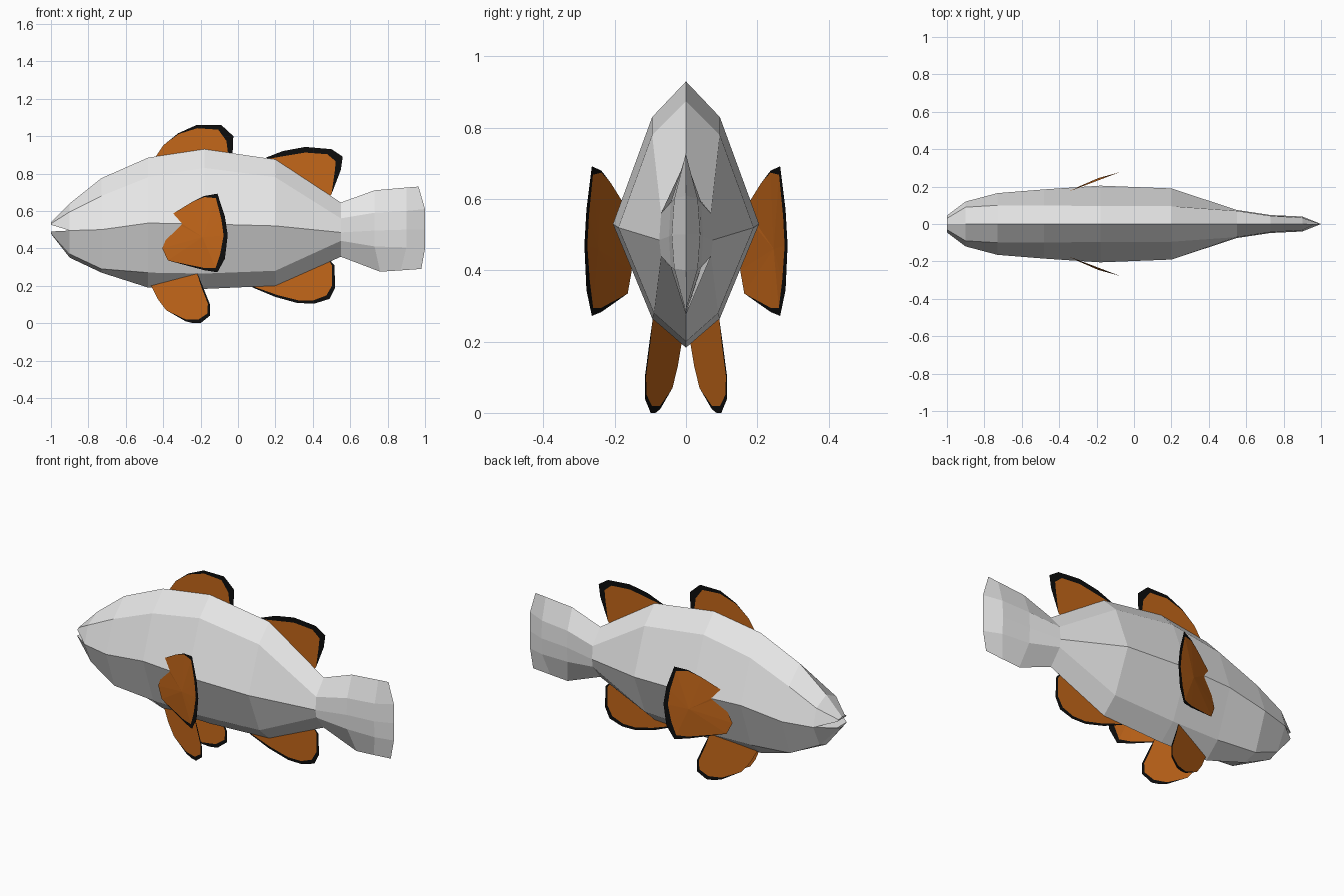
import bpy
import bmesh
from mathutils import Vector

default_cube = bpy.data.objects.get("Cube")
if default_cube:
    bpy.data.objects.remove(default_cube, do_unlink=True)


def make_material(name, rgb):
    colour = (*rgb, 1.0)
    material = bpy.data.materials.new(name)
    material.use_nodes = True
    material.diffuse_color = colour
    shader = material.node_tree.nodes["Principled BSDF"]
    shader.inputs["Base Color"].default_value = colour
    shader.inputs["Roughness"].default_value = 0.8
    return material


SCALES = make_material("pale scales", (0.8, 0.8, 0.8))
ORANGE = make_material("fin orange", (0.55, 0.135, 0.01))
BLACK = make_material("fin black", (0.004, 0.004, 0.004))


def finish(name, bm, materials, solid=False):
    """Turn a bmesh into a flat-shaded object."""
    if solid:
        bmesh.ops.remove_doubles(bm, verts=bm.verts[:], dist=0.0005)
        bmesh.ops.recalc_face_normals(bm, faces=bm.faces[:])
    mesh = bpy.data.meshes.new(name)
    bm.to_mesh(mesh)
    bm.free()
    for material in materials:
        mesh.materials.append(material)
    obj = bpy.data.objects.new(name, mesh)
    bpy.context.collection.objects.link(obj)
    return obj


def section(bm, x, top, shoulder, side, lower, bottom):
    """Eight-sided cross-section: two ridge points and three mirrored pairs."""
    half = [shoulder, side, lower]
    points = [(0, top)] + half + [(0, bottom)]
    points += [(-y, z) for y, z in reversed(half)]
    return [bm.verts.new((x, y, z)) for y, z in points]


def bridge(bm, ring_a, ring_b, closed=True):
    count = len(ring_a)
    for i in range(count if closed else count - 1):
        j = (i + 1) % count
        bm.faces.new((ring_a[i], ring_a[j], ring_b[j], ring_b[i]))


# Body and tail: x, top z, then (y, z) of shoulder, side and lower edge, bottom z
STATIONS = [
    (-0.9, 0.64, (0.09, 0.595), (0.12, 0.495), (0.06, 0.37), 0.35),
    (-0.73, 0.775, (0.1, 0.68), (0.165, 0.5), (0.09, 0.29), 0.27),
    (-0.48, 0.885, (0.1, 0.78), (0.185, 0.535), (0.09, 0.27), 0.19),
    (-0.18, 0.93, (0.095, 0.83), (0.205, 0.53), (0.095, 0.265), 0.183),
    (0.2, 0.875, (0.095, 0.78), (0.19, 0.52), (0.09, 0.28), 0.2),
    (0.55, 0.645, (0.07, 0.56), (0.075, 0.485), (0.07, 0.44), 0.355),
    (0.73, 0.71, (0.043, 0.59), (0.048, 0.495), (0.043, 0.41), 0.275),
    (0.9, 0.725, (0.033, 0.6), (0.04, 0.5), (0.033, 0.405), 0.282),
    (1.0, 0.73, (0, 0.61), (0, 0.5), (0, 0.4), 0.29),
]

bm = bmesh.new()
rings = [section(bm, *station) for station in STATIONS]
# Notch the trailing edge so the tail corners sit ahead of its middle
rings[-1][0].co.x = 0.965
rings[-1][4].co.x = 0.98
rings[-2][4].co.x = 0.87
rings[-3][4].co.x = 0.76
for ring_a, ring_b in zip(rings, rings[1:]):
    bridge(bm, ring_a, ring_b)


# Upper and lower jaws, open at the mouth
def jaw(head_edge, profile):
    lip = [bm.verts.new((-1, y, z)) for y, z in profile]
    bridge(bm, head_edge, lip, closed=False)
    bm.faces.new(lip)
    bm.faces.new((head_edge[0], lip[0], lip[-1], head_edge[-1]))


head = rings[0]
jaw([head[6], head[7], head[0], head[1], head[2]],
    [(-0.045, 0.526), (-0.03, 0.532), (0, 0.538), (0.03, 0.532), (0.045, 0.526)])
jaw(head[2:7],
    [(0.045, 0.49), (0.025, 0.482), (0, 0.478), (-0.025, 0.482), (-0.045, 0.49)])
finish("body", bm, [SCALES], solid=True)


# Fins: single-sheet outlines with a black rim of varying width
def fin(name, outline, hub, start=0.0, slope=0.0, bulge=0.0, side=1):
    """Outline holds (x, z, rim width); the sheet leans sideways along x."""
    bm = bmesh.new()

    def place(x, z, extra=0.0):
        return bm.verts.new((x, side * (start + slope * x + extra), z))

    centre = place(*hub, bulge)
    outer, inner = [], []
    for x, z, width in outline:
        point = Vector((x, z))
        outer.append(place(x, z))
        if width:
            inward = (Vector(hub) - point).normalized() * width
            inner.append(place(*(point + inward)))
        else:
            inner.append(outer[-1])
    for i in range(len(outline)):
        j = (i + 1) % len(outline)
        bm.faces.new((centre, inner[i], inner[j])).material_index = 0
        rim = list(dict.fromkeys((inner[i], outer[i], outer[j], inner[j])))
        if len(rim) > 2:
            bm.faces.new(rim).material_index = 1
    return finish(name, bm, [ORANGE, BLACK])


fin("front_dorsal_fin", [
    (-0.46, 0.86, 0), (-0.4, 0.95, 0), (-0.32, 1.015, 0.005), (-0.22, 1.06, 0.018),
    (-0.09, 1.06, 0.03), (-0.025, 1.0, 0.045), (-0.03, 0.88, 0.02), (-0.06, 0.84, 0),
], (-0.2, 0.88))

fin("rear_dorsal_fin", [
    (0.1, 0.86, 0), (0.15, 0.885, 0.012), (0.24, 0.92, 0.03), (0.36, 0.942, 0.03),
    (0.5, 0.93, 0.035), (0.56, 0.89, 0.045), (0.55, 0.82, 0.035), (0.5, 0.69, 0),
    (0.45, 0.64, 0),
], (0.35, 0.75))

fin("anal_fin", [
    (0.05, 0.22, 0), (0.08, 0.19, 0.01), (0.2, 0.14, 0.015), (0.32, 0.107, 0.015),
    (0.41, 0.105, 0.018), (0.49, 0.13, 0.025), (0.52, 0.19, 0.02), (0.515, 0.31, 0.012),
    (0.47, 0.36, 0),
], (0.35, 0.27))

# Paired fins, mirrored across the body
PELVIC = [
    (-0.47, 0.21, 0), (-0.43, 0.13, 0), (-0.385, 0.07, 0), (-0.28, 0.01, 0.01),
    (-0.24, 0, 0.02), (-0.2, 0, 0.022), (-0.15, 0.04, 0.018), (-0.15, 0.1, 0.012),
    (-0.19, 0.2, 0.008), (-0.22, 0.27, 0), (-0.35, 0.27, 0),
]
PECTORAL = [
    (-0.345, 0.545, 0), (-0.365, 0.575, 0), (-0.25, 0.645, 0), (-0.18, 0.68, 0.006),
    (-0.11, 0.692, 0.025), (-0.07, 0.57, 0.025), (-0.055, 0.47, 0.022),
    (-0.07, 0.345, 0.035), (-0.11, 0.272, 0.025), (-0.18, 0.283, 0.012),
    (-0.375, 0.335, 0), (-0.405, 0.4, 0),
]
for label, side in (("left", 1), ("right", -1)):
    fin(label + "_pelvic_fin", PELVIC, (-0.28, 0.15), 0.165, 0.33, side=side)
    fin(label + "_pectoral_fin", PECTORAL, (-0.19, 0.46), 0.306, 0.38, 0.012, side)
